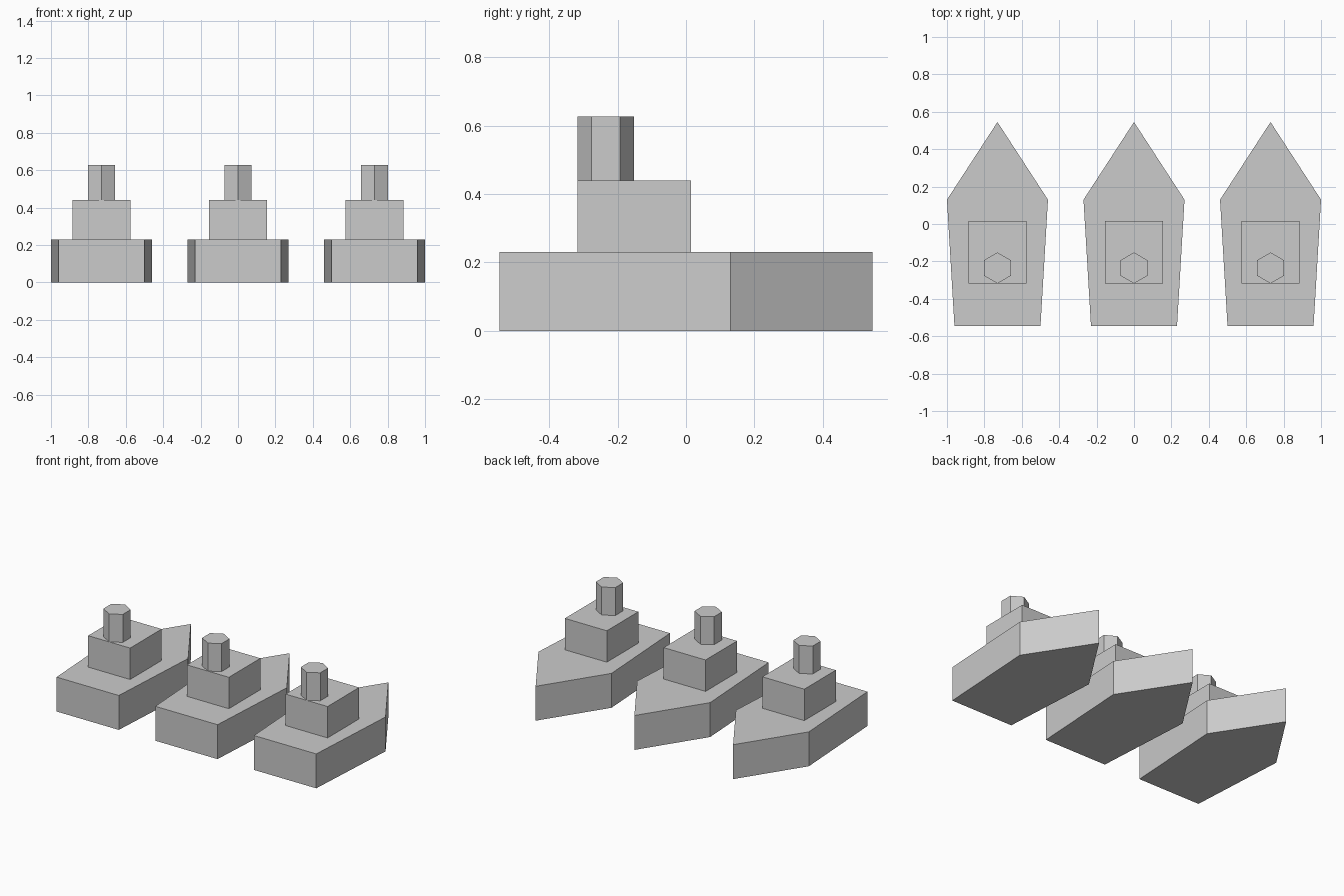
import bpy, bmesh
from math import sin, cos, radians

cube = bpy.data.objects.get("Cube")
if cube:
    bpy.data.objects.remove(cube, do_unlink=True)

grey = bpy.data.materials.new("plain_grey")
grey.use_nodes = True
colour = (0.6, 0.6, 0.6, 1)
grey.diffuse_color = colour
grey.node_tree.nodes["Principled BSDF"].inputs["Base Color"].default_value = colour


def prism(name, outline, bottom, top):
    """Extrude a counter-clockwise outline from bottom to top, with flat faces."""
    bm = bmesh.new()
    base = bm.faces.new([bm.verts.new((x, y, bottom)) for x, y in outline])
    walls = bmesh.ops.extrude_face_region(bm, geom=[base], use_keep_orig=True)
    verts = [v for v in walls["geom"] if isinstance(v, bmesh.types.BMVert)]
    bmesh.ops.translate(bm, verts=verts, vec=(0, 0, top - bottom))
    bmesh.ops.recalc_face_normals(bm, faces=bm.faces)
    mesh = bpy.data.meshes.new(name)
    bm.to_mesh(mesh)
    bm.free()
    mesh.materials.append(grey)
    obj = bpy.data.objects.new(name, mesh)
    bpy.context.collection.objects.link(obj)
    return obj


# Plan outlines shared by all three boats
hull = [(-0.23, -0.545), (0.23, -0.545), (0.27, 0.13), (0, 0.545), (-0.27, 0.13)]
cabin = [(-0.155, -0.318), (0.155, -0.318), (0.155, 0.015), (-0.155, 0.015)]
funnel = [(0.083 * sin(radians(-a)), -0.235 + 0.083 * cos(radians(a)))
          for a in range(0, 360, 60)]

# Three boats side by side
for side, x in (("right", -0.73), ("middle", 0), ("left", 0.73)):
    for part, outline, bottom, top in (("hull", hull, 0, 0.23),
                                       ("cabin", cabin, 0.23, 0.44),
                                       ("funnel", funnel, 0.44, 0.627)):
        prism(f"{side}_boat_{part}", outline, bottom, top).location.x = x
